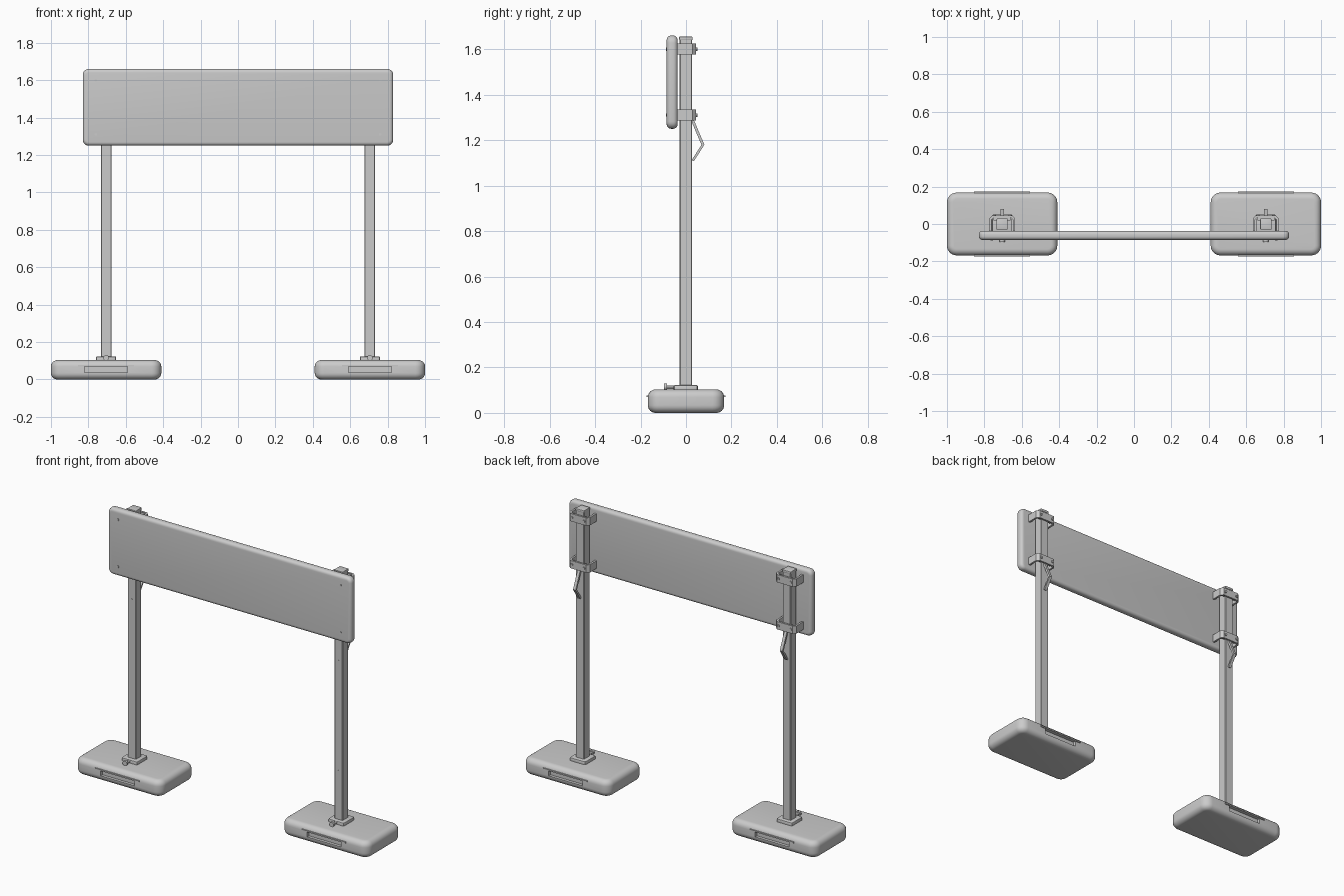
import bpy, bmesh, math
from mathutils import Matrix, Vector

if "Cube" in bpy.data.objects:
    bpy.data.objects.remove(bpy.data.objects["Cube"])

grey = bpy.data.materials.new("light grey")
grey.diffuse_color = (0.6, 0.6, 0.6, 1)
grey.use_nodes = True
grey.node_tree.nodes["Principled BSDF"].inputs["Base Color"].default_value = grey.diffuse_color


def finish(bm, name):
    bmesh.ops.recalc_face_normals(bm, faces=bm.faces)
    me = bpy.data.meshes.new(name)
    bm.to_mesh(me)
    bm.free()
    me.materials.append(grey)
    for p in me.polygons:
        p.use_smooth = True
    me.set_sharp_from_angle(angle=math.radians(30))
    ob = bpy.data.objects.new(name, me)
    bpy.context.collection.objects.link(ob)
    return ob


def box(name, lo, hi, axis=2, corner=0, rim=0, seg=5):
    """Box between two corners; rounds edges along axis, then both rims."""
    lo, hi = Vector(lo), Vector(hi)
    bm = bmesh.new()
    bmesh.ops.create_cube(bm, size=1)
    bmesh.ops.scale(bm, vec=hi - lo, verts=bm.verts)
    bmesh.ops.translate(bm, vec=(lo + hi) / 2, verts=bm.verts)
    if corner:
        es = [e for e in bm.edges
              if abs(e.verts[0].co[axis] - e.verts[1].co[axis]) > 1e-5]
        bmesh.ops.bevel(bm, geom=es, offset=corner, segments=seg,
                        profile=0.5, affect='EDGES')
    if rim:
        es = [e for e in bm.edges
              if abs(e.verts[0].co[axis] - e.verts[1].co[axis]) < 1e-5]
        bmesh.ops.bevel(bm, geom=es, offset=rim, segments=seg,
                        profile=0.5, affect='EDGES')
    return finish(bm, name)


def prism(name, pts, place, offset):
    """Flat profile pushed along an offset vector."""
    bm = bmesh.new()
    face = bm.faces.new([bm.verts.new(place(a, b)) for a, b in pts])
    ext = bmesh.ops.extrude_face_region(bm, geom=[face], use_keep_orig=True)
    bmesh.ops.translate(bm, vec=offset, verts=[
        v for v in ext["geom"] if isinstance(v, bmesh.types.BMVert)])
    return finish(bm, name)


def bolt(name, x, y0, y1, z, r, sides=12):
    """Cylinder lying along y."""
    bm = bmesh.new()
    m = Matrix.Translation((x, (y0 + y1) / 2, z)) @ Matrix.Rotation(math.pi / 2, 4, 'X')
    bmesh.ops.create_cone(bm, cap_ends=True, segments=sides, radius1=r,
                          radius2=r, depth=abs(y1 - y0), matrix=m)
    return finish(bm, name)


# Sign panel with rounded outline and rolled rim
box("panel", (-0.83, -0.085, 1.25), (0.83, -0.037, 1.66), 1, 0.032, 0.019)

for label, cx in (("left", -0.705), ("right", 0.705)):
    # Weighted foot with a hand grip in each long side
    foot = box(label + "_foot", (cx - 0.295, -0.168, 0), (cx + 0.295, 0.168, 0.103),
               2, 0.052, 0.034, 6)
    for side, s in (("front", -1), ("back", 1)):
        cutter = box(f"{label}_{side}_grip_cutter",
                     (cx - 0.115, min(s * 0.15, s * 0.2), 0.036),
                     (cx + 0.115, max(s * 0.15, s * 0.2), 0.07))
        cutter.hide_render = True
        cutter.hide_viewport = True
        cut = foot.modifiers.new("grip", 'BOOLEAN')
        cut.operation = 'DIFFERENCE'
        cut.solver = 'EXACT'
        cut.object = cutter
        box(f"{label}_{side}_grip_lip", (cx - 0.15, min(s * 0.155, s * 0.174), 0.069),
            (cx + 0.15, max(s * 0.155, s * 0.174), 0.077))
    split = foot.modifiers.new("crisp edges", 'EDGE_SPLIT')
    split.split_angle = math.radians(35)

    # Post, its cap and the socket plate at the bottom
    box(label + "_post", (cx - 0.028, -0.028, 0.09), (cx + 0.028, 0.027, 1.642),
        2, 0.003, 0, 1)
    box(label + "_post_cap", (cx - 0.03, -0.03, 1.64), (cx + 0.03, 0.029, 1.655),
        2, 0.004, 0.003, 2)
    box(label + "_socket", (cx - 0.054, -0.054, 0.095), (cx + 0.054, 0.052, 0.122),
        2, 0.01, 0.004, 2)
    bolt(label + "_socket_screw", cx, -0.09, -0.05, 0.113, 0.008)
    bolt(label + "_socket_knob", cx, -0.096, -0.084, 0.115, 0.015, 16)
    for z in (0.42, 1.1):
        bolt(label + "_post_rivet", cx, -0.0295, -0.02, z, 0.005)

    # Two channel clamps holding the panel to the post
    half = [(0.07, -0.038), (0.07, 0.028), (0.054, 0.045)]
    inner = [(0.046, 0.034), (0.058, 0.022), (0.058, -0.038)]
    profile = half + [(-x, y) for x, y in reversed(half)]
    profile += [(-x, y) for x, y in reversed(inner)] + inner
    for level, z in (("lower", 1.31), ("upper", 1.6)):
        prism(f"{label}_{level}_clamp", profile,
              lambda x, y, z=z, cx=cx: (cx + x, y, z - 0.024), (0, 0, 0.048))
        box(f"{label}_{level}_clamp_spacer", (cx - 0.045, 0.02, z - 0.018),
            (cx + 0.045, 0.036, z + 0.018))
        for s in (-1, 1):
            bolt(f"{label}_{level}_clamp_bolt", cx + s * 0.042, 0.04, 0.051, z, 0.008)
        bolt(f"{label}_{level}_panel_bolt",
             cx + math.copysign(0.055, cx), -0.089, -0.08, z, 0.007)

    # Bent release lever below the lower clamp
    path = [(0.034, 1.29), (0.081, 1.18), (0.035, 1.108)]
    back = [(0.023, 1.105), (0.068, 1.18), (0.022, 1.29)]
    lever = path + [(0.025, 1.112), (0.068, 1.179), (0.023, 1.285)]
    prism(label + "_lever", lever,
          lambda y, z, cx=cx: (cx - 0.009, y, z), (0.018, 0, 0))
